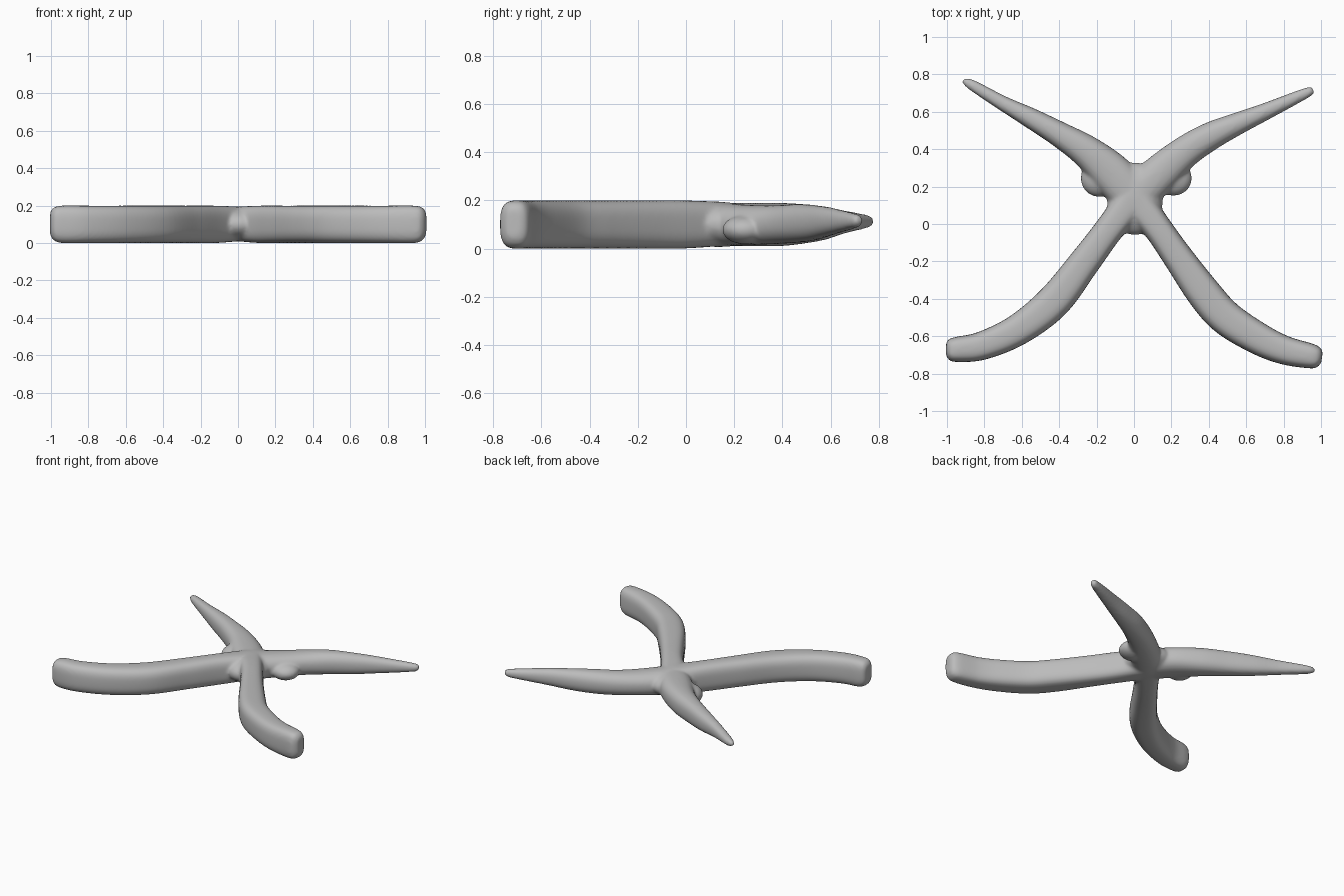
import bpy, bmesh, math
from mathutils import Vector

old = bpy.data.objects.get("Cube")
if old:
    bpy.data.objects.remove(old, do_unlink=True)

grey = bpy.data.materials.new("plain grey")
grey.use_nodes = True
grey.diffuse_color = (0.5, 0.5, 0.5, 1)
grey.node_tree.nodes["Principled BSDF"].inputs["Base Color"].default_value = (0.5, 0.5, 0.5, 1)

SIDES, STEPS = 32, 8


def spline(points):
    """Smooth curve through stations (x, y, half width, z low, z high)."""
    p = [Vector(q) for q in points]
    p = [p[0] * 2 - p[1]] + p + [p[-1] * 2 - p[-2]]
    out = []
    for a, b, c, d in zip(p, p[1:], p[2:], p[3:]):
        for i in range(STEPS):
            t = i / STEPS
            out.append(0.5 * (2 * b + (c - a) * t + (2 * a - 5 * b + 4 * c - d) * t ** 2
                              + (3 * b - a - 3 * c + d) * t ** 3))
    return out + [p[-2]]


def arm(bm, points, power):
    """Closed loft with rounded rectangular cross-sections."""
    st = spline(points)
    rings = []
    for i, (x, y, w, lo, hi) in enumerate(st):
        a, b = st[max(i - 1, 0)], st[min(i + 1, len(st) - 1)]
        side = Vector((a[1] - b[1], b[0] - a[0], 0)).normalized()
        ring = []
        for k in range(SIDES):
            c, s = math.cos(math.tau * k / SIDES), math.sin(math.tau * k / SIDES)
            u = math.copysign(abs(c) ** (2 / power), c) * max(w, 0.006)
            v = math.copysign(abs(s) ** (2 / power), s) * max((hi - lo) / 2, 0.006)
            ring.append(bm.verts.new(Vector((x, y, (lo + hi) / 2 + v)) + side * u))
        rings.append(ring)
    for r, q in zip(rings, rings[1:]):
        for k in range(SIDES):
            j = (k + 1) % SIDES
            bm.faces.new((r[k], r[j], q[j], q[k]))
    bm.faces.new(rings[0][::-1])
    bm.faces.new(rings[-1])


def blob(bm, centre, radii):
    """Ellipsoid lump."""
    new = bmesh.ops.create_uvsphere(bm, u_segments=32, v_segments=16, radius=1)["verts"]
    for v in new:
        v.co = Vector(centre) + Vector([a * r for a, r in zip(v.co, radii)])


bm = bmesh.new()

# curved handles
arm(bm, [(-1.005, -0.67, 0.035, 0.045, 0.165), (-0.985, -0.67, 0.058, 0.015, 0.19),
         (-0.94, -0.67, 0.068, 0.0, 0.2), (-0.81, -0.65, 0.076, 0.0, 0.2),
         (-0.62, -0.565, 0.084, 0.0, 0.2), (-0.43, -0.415, 0.092, 0.0, 0.2),
         (-0.265, -0.205, 0.083, 0.0, 0.2), (-0.13, -0.025, 0.078, 0.0, 0.2),
         (0.0, 0.14, 0.09, 0.01, 0.195)], 3)
arm(bm, [(1.005, -0.715, 0.03, 0.045, 0.165), (0.985, -0.712, 0.055, 0.015, 0.19),
         (0.94, -0.705, 0.067, 0.0, 0.2), (0.80, -0.673, 0.077, 0.0, 0.2),
         (0.66, -0.61, 0.086, 0.0, 0.2), (0.49, -0.50, 0.093, 0.0, 0.2),
         (0.37, -0.365, 0.092, 0.0, 0.2), (0.23, -0.17, 0.08, 0.0, 0.2),
         (0.125, -0.02, 0.077, 0.0, 0.2), (0.0, 0.14, 0.09, 0.01, 0.195)], 3)

# tapered points
arm(bm, [(-0.915, 0.77, 0.012, 0.10, 0.125), (-0.87, 0.745, 0.028, 0.085, 0.14),
         (-0.70, 0.645, 0.04, 0.06, 0.16), (-0.55, 0.565, 0.055, 0.035, 0.175),
         (-0.40, 0.48, 0.068, 0.02, 0.185), (-0.25, 0.385, 0.088, 0.01, 0.19),
         (-0.12, 0.27, 0.11, 0.01, 0.19), (0.0, 0.14, 0.11, 0.01, 0.19)], 2.4)
arm(bm, [(0.96, 0.715, 0.014, 0.10, 0.135), (0.92, 0.70, 0.028, 0.085, 0.145),
         (0.70, 0.60, 0.046, 0.055, 0.17), (0.55, 0.535, 0.06, 0.035, 0.18),
         (0.41, 0.47, 0.075, 0.025, 0.185), (0.28, 0.39, 0.085, 0.02, 0.18),
         (0.15, 0.28, 0.10, 0.015, 0.18), (0.0, 0.14, 0.11, 0.01, 0.19)], 2.3)

# crossing hub and the two low shoulder lumps
blob(bm, (0.005, 0.135, 0.1), (0.15, 0.195, 0.094))
blob(bm, (-0.19, 0.245, 0.085), (0.095, 0.10, 0.068))
blob(bm, (0.21, 0.245, 0.078), (0.10, 0.095, 0.06))

bmesh.ops.recalc_face_normals(bm, faces=bm.faces)
mesh = bpy.data.meshes.new("crossed_arms")
bm.to_mesh(mesh)
bm.free()
mesh.materials.append(grey)
body = bpy.data.objects.new("crossed_arms", mesh)
bpy.context.collection.objects.link(body)

# blend all arms into one soft skin
remesh = body.modifiers.new("blend", 'REMESH')
remesh.mode = 'VOXEL'
remesh.voxel_size = 0.01
remesh.use_smooth_shade = True
smooth = body.modifiers.new("soften", 'SMOOTH')
smooth.factor = 0.5
smooth.iterations = 8
